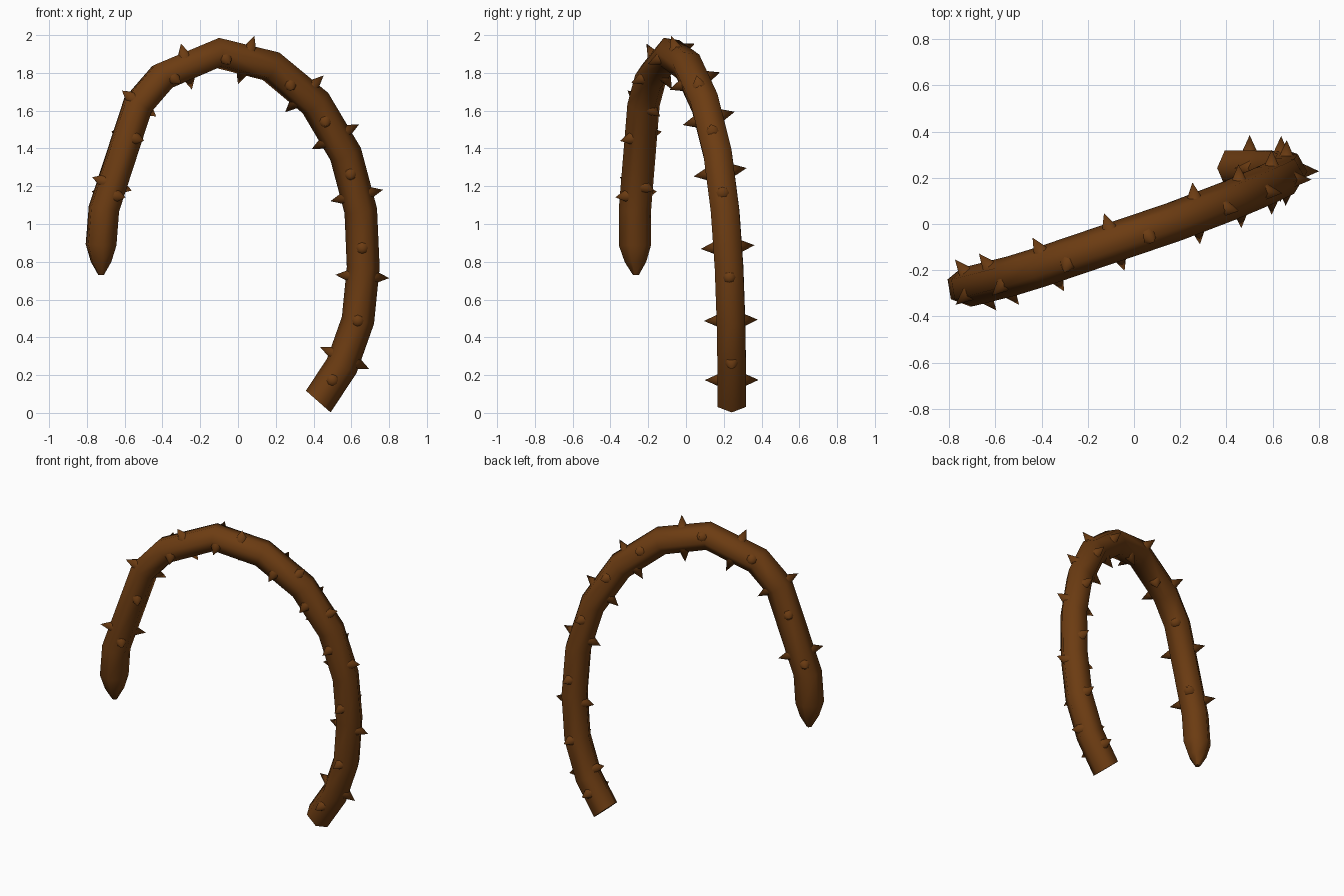
import bpy, bmesh, math
from mathutils import Vector, Matrix

old = bpy.data.objects.get("Cube")
if old:
    bpy.data.objects.remove(old, do_unlink=True)

SIDES = 6
RADIUS = 0.087

# Centre line of the stem from its cut base to its pointed end: x, y, z
PATH = [Vector(p) for p in (
    (0.425, 0.242, 0.06), (0.55, 0.242, 0.25), (0.635, 0.238, 0.49),
    (0.663, 0.228, 0.77), (0.65, 0.207, 1.07), (0.57, 0.168, 1.37),
    (0.41, 0.10, 1.64), (0.175, 0.01, 1.835), (-0.105, -0.085, 1.905),
    (-0.40, -0.185, 1.78), (-0.53, -0.225, 1.63), (-0.71, -0.27, 1.08),
    (-0.725, -0.27, 0.89), (-0.725, -0.267, 0.80), (-0.725, -0.265, 0.73))]
END_RADII = {12: 0.087, 13: 0.058, 14: 0.016}

# Thorn pairs along the path (point index plus fraction), alternating direction
STATIONS = [0.6, 1.17, 2.0, 2.83, 3.36, 4.27, 4.68, 5.34, 5.7, 6.25,
            6.6, 7.47, 7.93, 8.57, 8.9, 9.95, 10.3, 10.76, 10.86]


def make_material(name, color):
    mat = bpy.data.materials.new(name)
    mat.use_nodes = True
    mat.diffuse_color = color
    bsdf = next(n for n in mat.node_tree.nodes if n.type == 'BSDF_PRINCIPLED')
    bsdf.inputs["Base Color"].default_value = color
    bsdf.inputs["Roughness"].default_value = 0.8
    return mat


def make_object(name, bm, mat):
    bmesh.ops.recalc_face_normals(bm, faces=bm.faces)
    mesh = bpy.data.meshes.new(name)
    bm.to_mesh(mesh)
    bm.free()
    mesh.materials.append(mat)
    obj = bpy.data.objects.new(name, mesh)
    bpy.context.collection.objects.link(obj)
    return obj


def path_frames():
    """Tangent and twist-free normal at every path point."""
    steps = [(b - a).normalized() for a, b in zip(PATH, PATH[1:])]
    tangents = [Vector((0.66, 0, 0.75)).normalized()]
    tangents += [(a + b).normalized() for a, b in zip(steps, steps[1:])]
    tangents.append(steps[-1])
    normal = Vector((tangents[0].z, 0, -tangents[0].x))
    frames = [(tangents[0], normal)]
    for a, b in zip(tangents, tangents[1:]):
        normal = a.rotation_difference(b) @ normal
        frames.append((b, normal))
    return frames


brown = make_material("bark brown", (0.15, 0.045, 0.006, 1))
frames = path_frames()

# Stem: hexagonal tube swept along the path, with a tapered end
bm = bmesh.new()
rings = []
for i, (point, (tangent, normal)) in enumerate(zip(PATH, frames)):
    side = tangent.cross(normal)
    radius = END_RADII.get(i, RADIUS)
    angles = [math.tau * k / SIDES for k in range(SIDES)]
    rings.append([bm.verts.new(point + radius * (math.cos(a) * normal + math.sin(a) * side))
                  for a in angles])
for low, high in zip(rings, rings[1:]):
    for k in range(SIDES):
        j = (k + 1) % SIDES
        bm.faces.new((low[k], low[j], high[j], high[k])).smooth = True
bm.faces.new(rings[0][::-1])
bm.faces.new(rings[-1])
make_object("stem", bm, brown)

# Thorns: opposite pairs of small cones, every other pair a quarter turn round
bm = bmesh.new()
for n, station in enumerate(STATIONS):
    i = int(station)
    t = station - i
    center = PATH[i].lerp(PATH[i + 1], t)
    tangent = frames[i][0].lerp(frames[i + 1][0], t).normalized()
    normal = frames[i][1].lerp(frames[i + 1][1], t).normalized()
    axis = normal if n % 2 else tangent.cross(normal)
    for direction in (axis, -axis):
        turn = direction.to_track_quat('Z', 'Y').to_matrix().to_4x4()
        place = Matrix.Translation(center + direction * 0.095) @ turn
        bmesh.ops.create_cone(bm, cap_ends=True, segments=8, radius1=0.043,
                              radius2=0, depth=0.095, matrix=place)
for face in bm.faces:
    face.smooth = len(face.verts) == 3
make_object("thorns", bm, brown)
